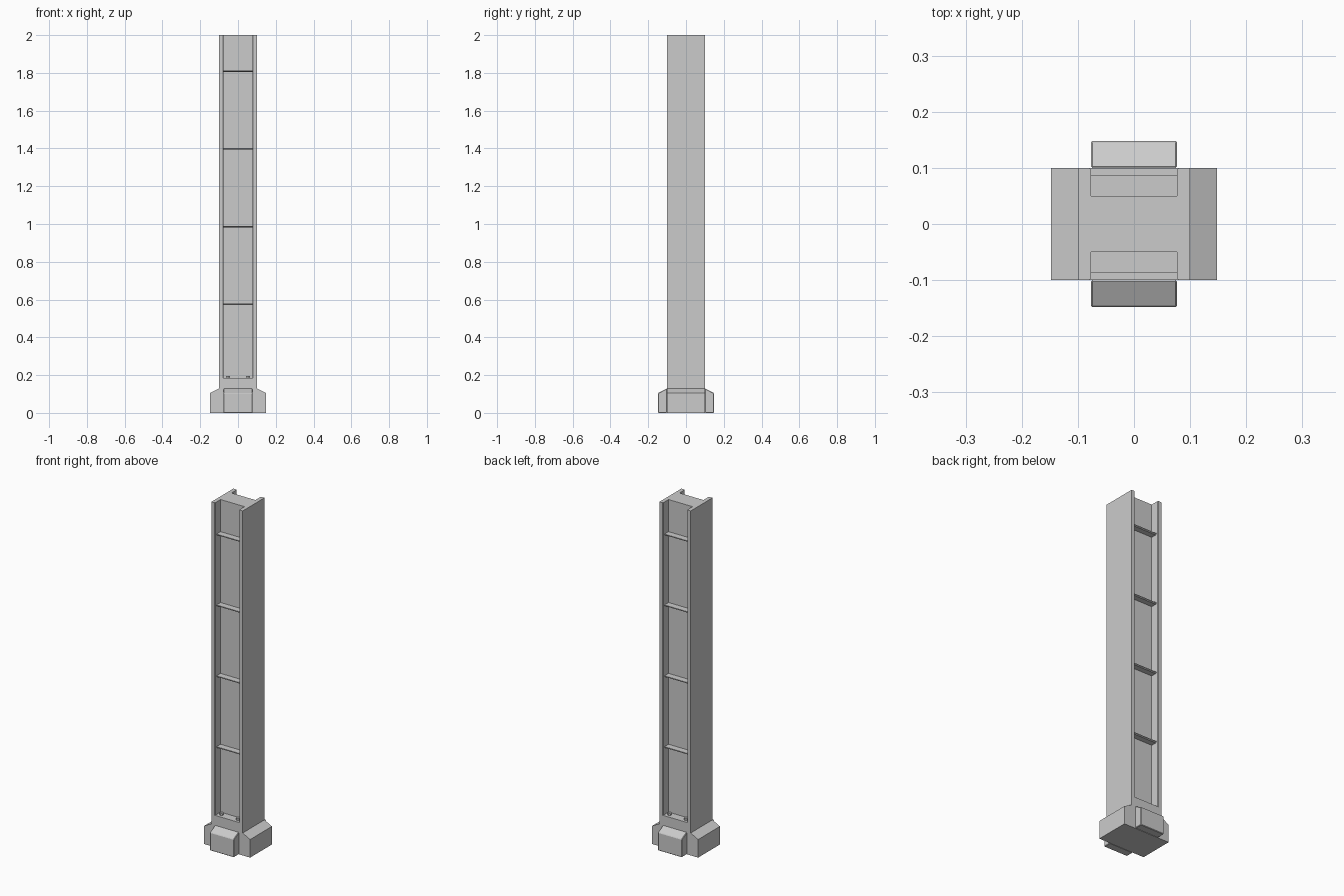
import bpy, bmesh
from math import pi
from mathutils import Matrix

if "Cube" in bpy.data.objects:
    bpy.data.objects.remove(bpy.data.objects["Cube"])


def prism(name, pts, length, matrix):
    """Extrude a 2D profile along local z, centred, then place it."""
    bm = bmesh.new()
    face = bm.faces.new([bm.verts.new((x, y, -length / 2)) for x, y in pts])
    ext = bmesh.ops.extrude_face_region(bm, geom=[face])
    bmesh.ops.translate(bm, vec=(0, 0, length),
                        verts=[v for v in ext['geom'] if isinstance(v, bmesh.types.BMVert)])
    bm.transform(matrix)
    bmesh.ops.recalc_face_normals(bm, faces=bm.faces)
    mesh = bpy.data.meshes.new(name)
    bm.to_mesh(mesh)
    bm.free()
    ob = bpy.data.objects.new(name, mesh)
    bpy.context.collection.objects.link(ob)
    return ob


def box_profile(w, d):
    return [(-w, -d), (w, -d), (w, d), (-w, d)]


# H-shaped shaft with slightly tapered flange lips
quarter = [(0.1, 0.1), (0.08, 0.1), (0.077, 0.097), (0.077, 0.05)]
right = quarter + [(-x, y) for x, y in reversed(quarter)]
h_profile = right + [(-x, -y) for x, y in right]
prism("shaft", h_profile, 1.815, Matrix.Translation((0, 0, 0.185 + 1.815 / 2)))

# Solid foot of the shaft, below the recesses
prism("shaft_foot", box_profile(0.1, 0.1), 0.185, Matrix.Translation((0, 0, 0.0925)))

# Sloped base blocks on all four sides
block = [(0.1, 0), (0.148, 0), (0.148, 0.105), (0.1, 0.13)]
upright = Matrix.Rotation(pi / 2, 4, 'X')
for i, side in enumerate(("right", "back", "left", "front")):
    width = 0.2 if i % 2 == 0 else 0.154
    ob = prism("base_block_" + side, block, width, Matrix.Rotation(i * pi / 2, 4, 'Z') @ upright)
    if i % 2:
        mod = ob.modifiers.new("edge", 'BEVEL')
        mod.width = 0.003
        mod.segments = 1

# Cross bars and bolts inside the front and back recesses
for s, side in ((-1, "front"), (1, "back")):
    for k in range(4):
        z = 0.575 + k * 0.4115
        bar = [(s * 0.048, z - 0.004), (s * 0.082, z - 0.004), (s * 0.087, z), (s * 0.087, z + 0.004),
               (s * 0.048, z + 0.004)]
        prism(f"cross_bar_{side}_{k + 1}", bar, 0.154,
              Matrix.Rotation(pi / 2, 4, 'Z') @ upright)
    for x in (-0.053, 0.053):
        bpy.ops.mesh.primitive_cylinder_add(vertices=6, radius=0.011, depth=0.012,
                                            location=(x, s * 0.075, 0.19))
        bpy.context.object.name = f"bolt_{side}"
